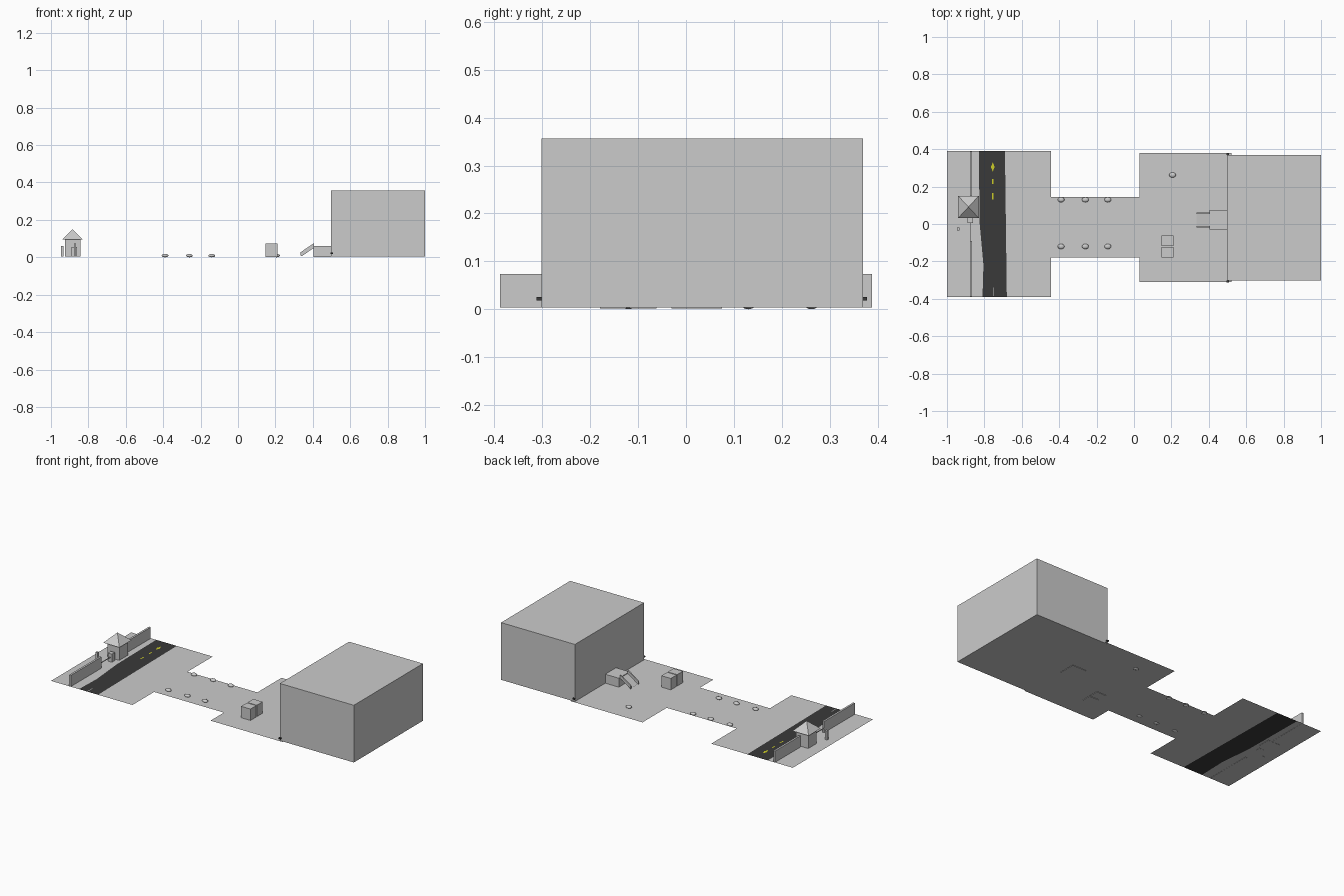
import bpy
import bmesh

cube = bpy.data.objects.get("Cube")
if cube:
    bpy.data.objects.remove(cube, do_unlink=True)


def material(name, colour):
    m = bpy.data.materials.new(name)
    m.use_nodes = True
    m.diffuse_color = (*colour, 1)
    m.node_tree.nodes["Principled BSDF"].inputs["Base Color"].default_value = (*colour, 1)
    return m


GREY = material("pale grey", (0.6, 0.6, 0.6))
ASPHALT = material("dark asphalt", (0.042, 0.042, 0.042))
YELLOW = material("yellow paint", (0.6, 0.6, 0.02))
GROUND = 0.005


def finish(name, bm, mat):
    mesh = bpy.data.meshes.new(name)
    bmesh.ops.recalc_face_normals(bm, faces=bm.faces)
    bm.to_mesh(mesh)
    bm.free()
    mesh.materials.append(mat)
    obj = bpy.data.objects.new(name, mesh)
    bpy.context.collection.objects.link(obj)
    return obj


def sheet(name, outline, mat=GREY, z=GROUND):
    """Flat polygon facing up, outline given counter-clockwise."""
    bm = bmesh.new()
    face = bm.faces.new([bm.verts.new((x, y, z)) for x, y in outline])
    face.normal_update()
    mesh_obj = finish(name, bm, mat)
    if mesh_obj.data.polygons[0].normal.z < 0:
        mesh_obj.data.flip_normals()
    return mesh_obj


def box(name, xs, ys, zs, mat=GREY):
    bm = bmesh.new()
    bmesh.ops.create_cube(bm, size=1)
    for v in bm.verts:
        v.co = [(a + b) / 2 + c * (b - a) for c, (a, b) in zip(v.co, (xs, ys, zs))]
    return finish(name, bm, mat)


def side_profile(name, points, y0, y1):
    """Extrude an x-z outline along y."""
    bm = bmesh.new()
    face = bm.faces.new([bm.verts.new((x, y0, z)) for x, z in points])
    new = bmesh.ops.extrude_face_region(bm, geom=[face])["geom"]
    bmesh.ops.translate(bm, vec=(0, y1 - y0, 0),
                        verts=[g for g in new if isinstance(g, bmesh.types.BMVert)])
    return finish(name, bm, GREY)


def rect(x0, x1, y0, y1):
    return [(x0, y0), (x1, y0), (x1, y1), (x0, y1)]


# Ground: street area split around the road, then corridor and yard
road_left = [(-0.81, -0.39), (-0.805, -0.22), (-0.825, 0), (-0.83, 0.39)]
road_right = [(-0.68, -0.39), (-0.69, 0.39)]
sheet("street_ground_outer", [(-1, -0.39)] + road_left + [(-1, 0.39)])
sheet("road", road_right + road_left[::-1], ASPHALT)
sheet("street_ground_inner", [(-0.445, -0.39), (-0.445, 0.39)] + road_right[::-1])
sheet("corridor_ground", rect(-0.445, 0.03, -0.18, 0.145))
sheet("yard_ground", rect(0.03, 0.52, -0.31, 0.38))

# Road markings
for i, (y0, y1) in enumerate([(0.13, 0.165), (0.215, 0.24)]):
    sheet(f"road_dash_{i}", rect(-0.759, -0.752, y0, y1), YELLOW, GROUND + 0.001)
sheet("road_diamond", [(-0.755, 0.28), (-0.745, 0.305), (-0.755, 0.33), (-0.765, 0.305)],
      YELLOW, GROUND + 0.001)
sheet("road_pale_dash", rect(-0.754, -0.75, -0.385, -0.34), GREY, GROUND + 0.001)

# Main hall and the little blocks at its corners
box("hall", (0.497, 1), (-0.302, 0.37), (0.004, 0.356))
for name, y in (("front", -0.307), ("back", 0.373)):
    box(f"{name}_corner_block", (0.495, 0.508), (y - 0.005, y + 0.005), (0.018, 0.026), ASPHALT)

# Entrance landing with ramp and side rails
box("landing", (0.405, 0.498), (-0.03, 0.075), (0.002, 0.06))
side_profile("entrance_ramp", [(0.34, 0.005), (0.405, 0.05), (0.405, 0.056), (0.335, 0.009)],
             -0.014, 0.056)
for name, y in (("front", -0.02), ("back", 0.054)):
    side_profile(f"{name}_ramp_rail",
                 [(0.333, 0.008), (0.405, 0.055), (0.405, 0.075), (0.333, 0.026)], y, y + 0.008)

# Pair of containers in the yard
for i, y in enumerate((-0.18, -0.118)):
    box(f"container_{i}", (0.147, 0.211), (y, y + 0.056), (0.002, 0.075))

# Low rounded stones along the corridor and in the yard
stones = [(x, y) for x in (-0.39, -0.26, -0.14) for y in (-0.12, 0.13)] + [(0.206, 0.262)]
for i, (x, y) in enumerate(stones):
    bm = bmesh.new()
    bmesh.ops.create_uvsphere(bm, u_segments=16, v_segments=8, radius=1)
    bmesh.ops.scale(bm, vec=(0.018, 0.014, 0.009), verts=bm.verts)
    bmesh.ops.translate(bm, vec=(x, y, 0.009), verts=bm.verts)
    stone = finish(f"stone_{i}", bm, GREY)
    for p in stone.data.polygons:
        p.use_smooth = True

# Street wall on both sides of the gatehouse
for name, ys in (("front", (-0.388, -0.09)), ("back", (0.14, 0.388))):
    box(f"{name}_wall", (-0.878, -0.866), ys, (0.004, 0.074))
box("gate_barrier", (-0.877, -0.873), (-0.09, 0.005), (0.03, 0.034))

# Gatehouse with pyramid roof
box("gatehouse", (-0.925, -0.843), (0.05, 0.132), (0.004, 0.098))
bm = bmesh.new()
bmesh.ops.create_cone(bm, cap_ends=True, segments=4, radius1=1, radius2=0, depth=1)
for v in bm.verts:
    x, y, z = v.co
    v.co = (-0.885 + 0.055 * (x - y), 0.091 + 0.059 * (x + y), 0.122 + 0.055 * z)
finish("gatehouse_roof", bm, GREY)
box("gate_motor", (-0.89, -0.862), (0.006, 0.034), (0.004, 0.055))
box("gate_post", (-0.947, -0.932), (-0.034, -0.02), (0.004, 0.06))
